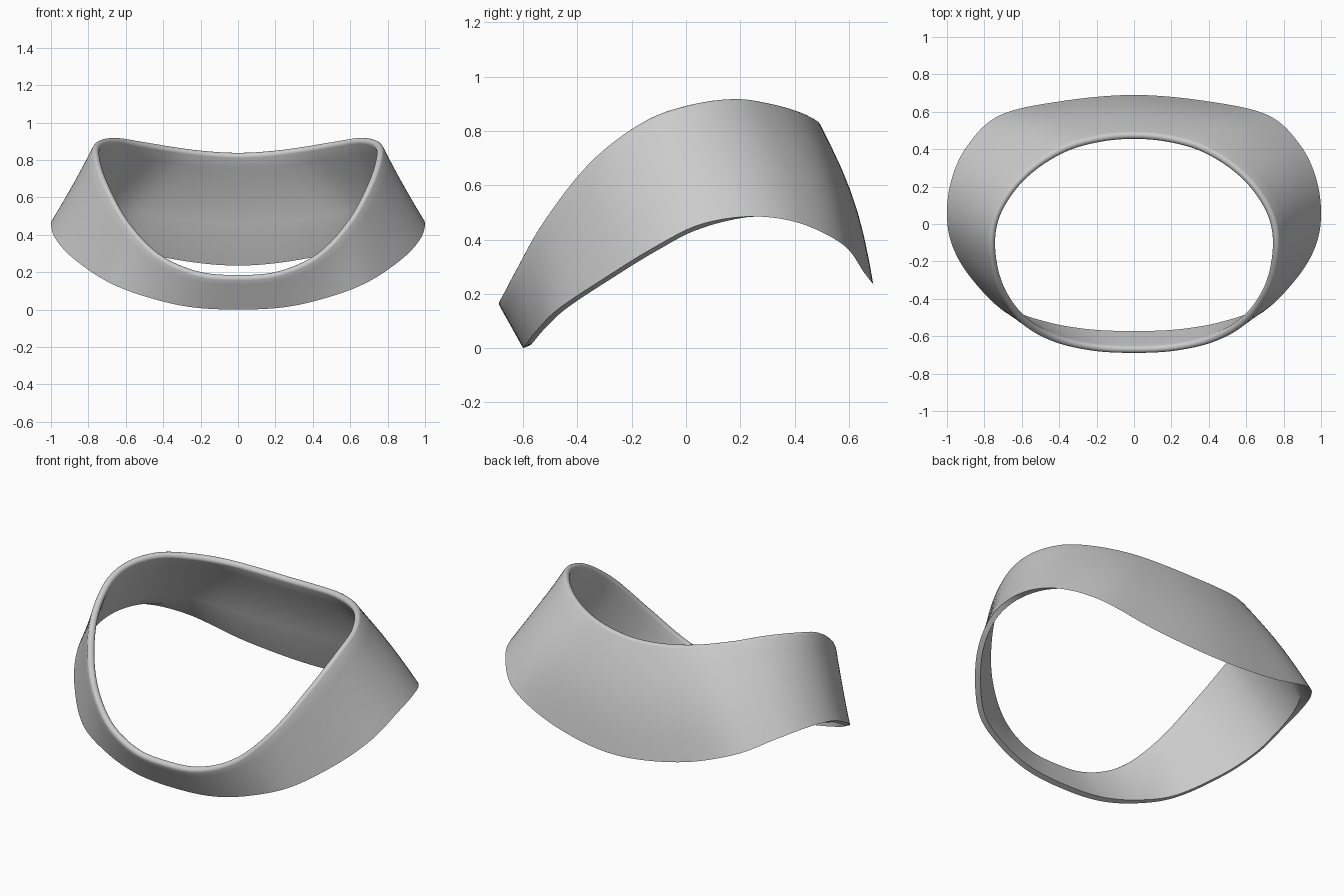
import bpy, bmesh, math
from mathutils import Vector

if "Cube" in bpy.data.objects:
    bpy.data.objects.remove(bpy.data.objects["Cube"])

# Half-outline stations from front centre to back centre:
# lower outer edge (x, y, z), lip centre (x, y, z), bevel rise, outward bulge
HALF = [
    ((0.00, -.600, .000), (0.00, -.669, .165), .00, .000),
    ((0.25, -.590, .013), (0.22, -.657, .185), .00, .000),
    ((0.48, -.550, .065), (0.43, -.607, .280), .00, .000),
    ((0.69, -.470, .145), (0.60, -.505, .460), .00, .000),
    ((0.87, -.290, .265), (0.715, -.34, .670), .00, .000),
    ((0.97, -.120, .370), (0.76, -.150, .815), .00, .000),
    ((1.00, 0.050, .455), (0.745, .020, .877), .00, .000),
    ((0.975, .240, .485), (0.66, 0.180, .898), .02, .004),
    ((0.89, 0.420, .460), (0.53, 0.310, .880), .06, .010),
    ((0.72, 0.580, .380), (0.36, 0.410, .852), .12, .020),
    ((0.40, 0.655, .280), (0.18, 0.460, .828), .16, .028),
    ((0.00, 0.690, .235), (0.00, 0.475, .818), .18, .030),
]
WALL, LIP, STEPS = 0.03, 0.02, 8


def mirrored(s):
    (a, b, c), (d, e, f), r, g = s
    return ((-a, b, c), (-d, e, f), r, g)


def flat(s):
    return [*s[0], *s[1], s[2], s[3]]


# Closed loop of stations, smoothed with a Catmull-Rom spline
keys = [flat(s) for s in HALF + [mirrored(s) for s in HALF[-2:0:-1]]]
n_keys = len(keys)
stations = []
for i in range(n_keys):
    p = [keys[(i + k) % n_keys] for k in (-1, 0, 1, 2)]
    for j in range(STEPS):
        t = j / STEPS
        stations.append([
            0.5 * (2 * b + (c - a) * t + (2 * a - 5 * b + 4 * c - d) * t * t
                   + (3 * b - a - 3 * c + d) * t ** 3)
            for a, b, c, d in zip(*p)])


def section(i):
    """Cross-section of the band: outer wall, round lip, inner wall."""
    s = stations[i]
    low, top = Vector(s[0:3]), Vector(s[3:6])
    rise, bulge = max(s[6], 0), max(s[7], 0)
    nxt, prv = stations[(i + 1) % len(stations)], stations[i - 1]
    tangent = Vector([nxt[k] + nxt[k + 3] - prv[k] - prv[k + 3] for k in range(3)])
    up = (top - low).normalized()
    out = tangent.cross(up).normalized()
    t0 = rise / (top - low).length
    pts = []
    for k in range(7):
        t = k / 7
        pts.append(low.lerp(top, t) + out * (LIP * t + bulge * math.sin(math.pi * t)))
    for k in range(9):
        a = math.pi * k / 8
        pts.append(top + out * LIP * math.cos(a) + up * LIP * math.sin(a))
    for k in range(6, -1, -1):
        t = t0 + (1 - t0) * k / 7
        depth = WALL + (LIP - WALL) * t
        pts.append(low.lerp(top, t) + out * (bulge * math.sin(math.pi * t) - depth))
    return pts


# Collar band: sections joined around the loop
bm = bmesh.new()
rings = [[bm.verts.new(p) for p in section(i)] for i in range(len(stations))]
for i, ring in enumerate(rings):
    nxt = rings[(i + 1) % len(rings)]
    m = len(ring)
    for k in range(m):
        bm.faces.new((ring[k], nxt[k], nxt[(k + 1) % m], ring[(k + 1) % m]))
bmesh.ops.recalc_face_normals(bm, faces=bm.faces)
mesh = bpy.data.meshes.new("collar_band")
bm.to_mesh(mesh)
bm.free()
band = bpy.data.objects.new("collar_band", mesh)
bpy.context.collection.objects.link(band)
bpy.context.view_layer.objects.active = band
band.select_set(True)
bpy.ops.object.shade_smooth_by_angle(angle=math.radians(35))
